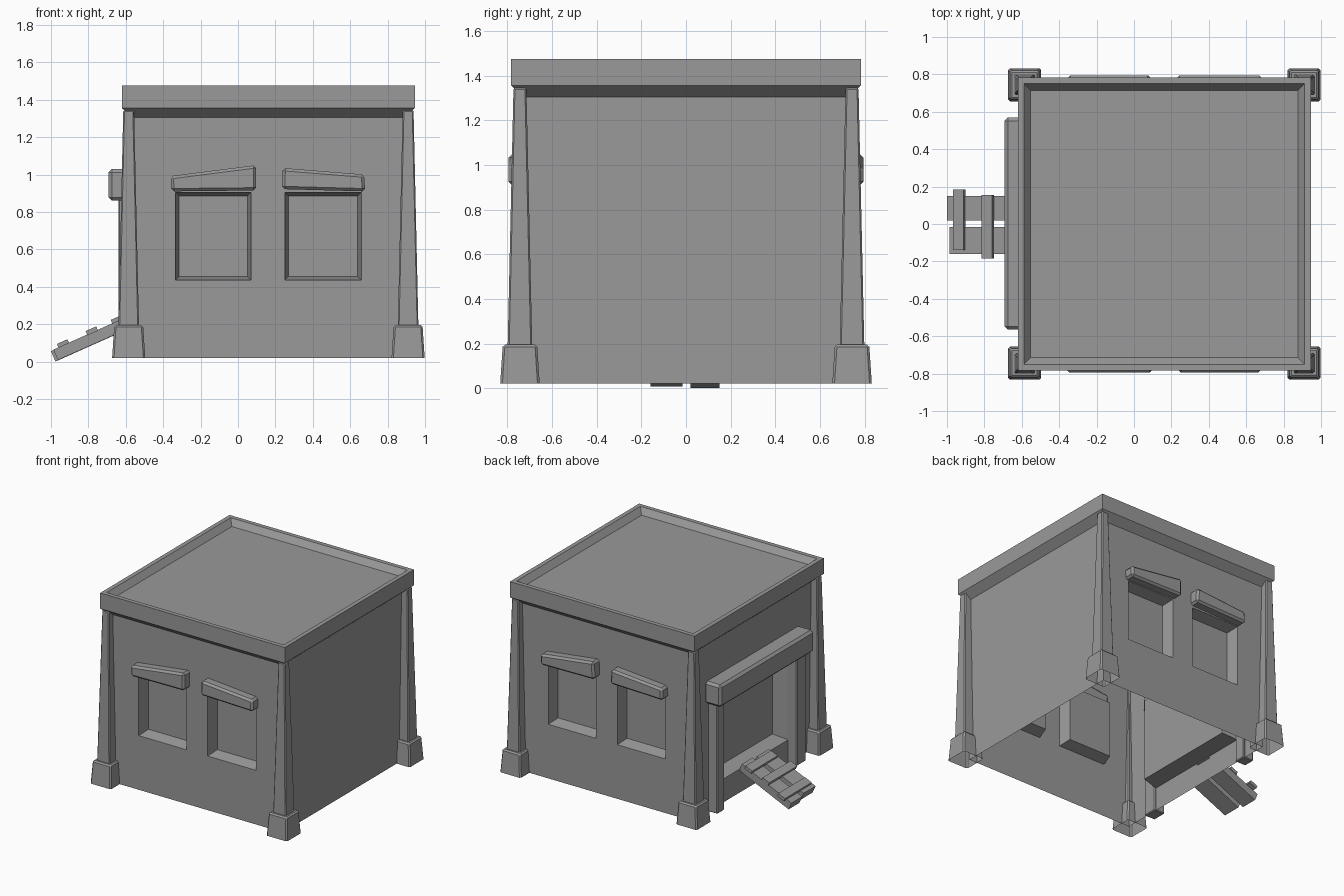
import bpy, bmesh, math
from mathutils import Matrix, Vector

if "Cube" in bpy.data.objects:
    bpy.data.objects.remove(bpy.data.objects["Cube"], do_unlink=True)

grey = bpy.data.materials.new("plain grey")
grey.use_nodes = True
grey.diffuse_color = (0.32, 0.32, 0.32, 1)
grey.node_tree.nodes["Principled BSDF"].inputs["Base Color"].default_value = (0.32, 0.32, 0.32, 1)

CX = 0.1625      # building centre along x
HALF = 0.725     # half width of the walls
BASE, EAVE = 0.02, 1.305
CENTRE = Matrix.Translation((CX, 0, 0))


def finish(name, bm, bevel=0.0):
    mesh = bpy.data.meshes.new(name)
    bm.to_mesh(mesh)
    bm.free()
    mesh.materials.append(grey)
    obj = bpy.data.objects.new(name, mesh)
    bpy.context.collection.objects.link(obj)
    if bevel:
        mod = obj.modifiers.new("soft edges", "BEVEL")
        mod.width, mod.segments = bevel, 1
    return obj


def loft(name, loops, bevel=0.0, matrix=Matrix(), cap_start=True):
    """Skin a run of four-point loops and cap the ends."""
    bm = bmesh.new()
    rings = [[bm.verts.new(matrix @ Vector(p)) for p in loop] for loop in loops]
    for a, b in zip(rings, rings[1:]):
        for i in range(4):
            j = (i + 1) % 4
            bm.faces.new((a[i], a[j], b[j], b[i]))
    bm.faces.new(rings[-1])
    if cap_start:
        bm.faces.new(rings[0][::-1])
    bmesh.ops.recalc_face_normals(bm, faces=bm.faces)
    return finish(name, bm, bevel)


def square(hx, hy, z):
    return [(-hx, -hy, z), (hx, -hy, z), (hx, hy, z), (-hx, hy, z)]


def box(name, x0, x1, y0, y1, z0, z1, bevel=0.0, matrix=Matrix()):
    loops = [[(x0, y0, z), (x1, y0, z), (x1, y1, z), (x0, y1, z)] for z in (z0, z1)]
    return loft(name, loops, bevel, matrix)


def wall(name, angle, holes, depth, splay=0.02):
    """Wall panel facing -y with splayed recesses, turned about the centre."""
    bm = bmesh.new()
    us = sorted({-HALF, HALF, *[u for h in holes for u in h[:2]]})
    vs = sorted({BASE, EAVE, *[v for h in holes for v in h[2:]]})

    def ring(u0, u1, v0, v1, y):
        return [bm.verts.new((u, y, v)) for u, v in ((u0, v0), (u1, v0), (u1, v1), (u0, v1))]

    for u0, u1 in zip(us, us[1:]):
        for v0, v1 in zip(vs, vs[1:]):
            outer = ring(u0, u1, v0, v1, -HALF)
            if (u0, u1, v0, v1) not in holes:
                bm.faces.new(outer)
                continue
            inner = ring(u0 + splay, u1 - splay, v0 + splay, v1 - splay, depth - HALF)
            bm.faces.new(inner)
            for i in range(4):
                j = (i + 1) % 4
                bm.faces.new((outer[i], outer[j], inner[j], inner[i]))
    bmesh.ops.remove_doubles(bm, verts=bm.verts, dist=0.0001)
    bm.transform(CENTRE @ Matrix.Rotation(math.radians(angle), 4, "Z"))
    finish(name, bm)


# Walls: windows front and back, doorway on the right side, blank left side
windows = [(-0.4975, -0.0925, 0.435, 0.905), (0.0875, 0.4975, 0.435, 0.905)]
wall("front_wall", 0, windows, 0.09)
wall("back_wall", 180, windows, 0.09)
wall("left_wall", 90, [], 0)
wall("right_wall", -90, [(-0.45, 0.435, 0.2, 0.87)], 0.12)

# Roof rim and sunken deck
rim = [(0.725, EAVE), (0.783, 1.355), (0.783, 1.475), (0.75, 1.475), (0.715, 1.43)]
loft("roof", [square(h, h, z) for h, z in rim], matrix=CENTRE, cap_start=False)

# Tapered corner columns on block feet, open underneath
for side_x, side_name in ((-1, "right"), (1, "left")):
    for side_y, end_name in ((-1, "front"), (1, "back")):
        spot = Matrix.Translation((CX + side_x * 0.747, side_y * 0.744, 0))
        loft(f"{end_name}_{side_name}_column_foot",
             [square(0.0885, 0.0885, BASE), square(0.077, 0.077, 0.195)],
             0.01, spot, cap_start=False)
        loft(f"{end_name}_{side_name}_column",
             [square(0.055, 0.055, 0.19), square(0.029, 0.029, 1.345)],
             0.007, spot, cap_start=False)

# Uneven window lintels, repeated on the back by a half turn
lintels = {
    "first": [(-0.52, 0.91), (-0.065, 0.915), (-0.066, 1.05), (-0.522, 0.992)],
    "second": [(0.073, 0.922), (0.517, 0.91), (0.512, 1.0), (0.076, 1.035)],
}
for end_name, angle in (("front", 0), ("back", 180)):
    turn = CENTRE @ Matrix.Rotation(math.radians(angle), 4, "Z")
    for label, outline in lintels.items():
        loft(f"{end_name}_{label}_lintel",
             [[(u, y, z) for u, z in outline] for y in (-0.795, -0.7)], 0.015, turn)

# Door posts and beam
box("door_post_back", -0.64, -0.55, 0.445, 0.533, BASE, 0.88, 0.006)
box("door_post_front", -0.64, -0.55, -0.54, -0.43, BASE, 0.88, 0.006)
box("door_beam", -0.693, -0.55, -0.565, 0.57, 0.86, 1.03, 0.018)

# Plank ramp with cross slats, laid out along its slope
slope = Matrix.Translation((-1.0, 0, 0.055)) @ Matrix.Rotation(math.radians(-24), 4, "Y")
box("ramp_plank_back", 0, 0.46, 0.02, 0.15, -0.06, 0, matrix=slope)
box("ramp_plank_front", 0.015, 0.45, -0.16, -0.015, -0.058, 0.003, matrix=slope)
for i, (t, y0, y1) in enumerate([(0.045, -0.14, 0.185), (0.213, -0.185, 0.155), (0.36, -0.14, 0.17)]):
    box(f"ramp_slat_{i + 1}", t, t + 0.062, y0, y1, -0.002, 0.023, matrix=slope)
